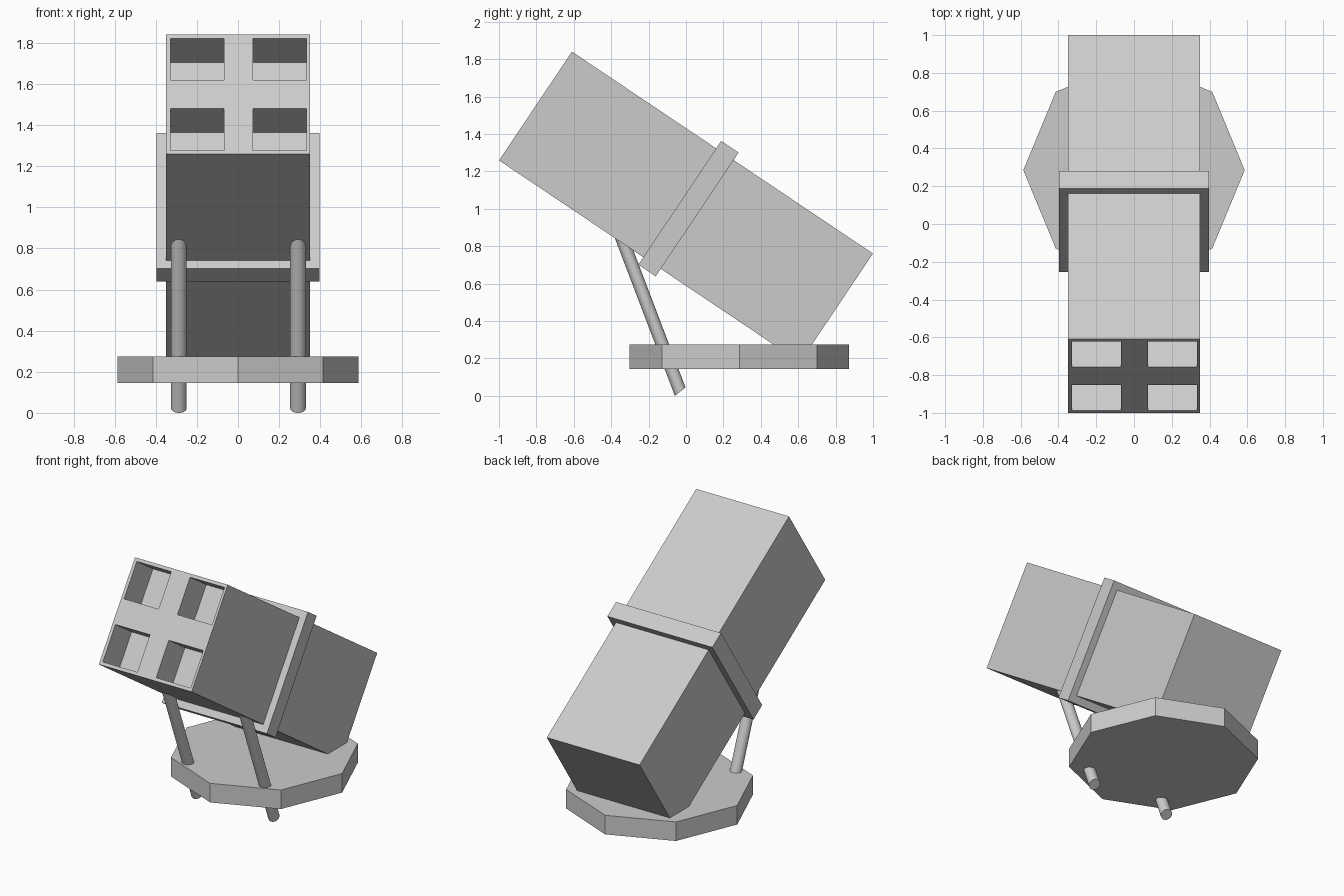
import bpy, bmesh
from math import radians, sin, cos, tau
from mathutils import Matrix, Vector

if "Cube" in bpy.data.objects:
    bpy.data.objects.remove(bpy.data.objects["Cube"])

TILT = Matrix.Translation((0, 0, 1.01)) @ Matrix.Rotation(radians(-33.85), 4, 'X')


def make_object(name, bm):
    mesh = bpy.data.meshes.new(name)
    bmesh.ops.recalc_face_normals(bm, faces=bm.faces)
    bm.to_mesh(mesh)
    bm.free()
    obj = bpy.data.objects.new(name, mesh)
    bpy.context.collection.objects.link(obj)
    return obj


def add_box(bm, centre, size):
    m = Matrix.Translation(centre) @ Matrix.Diagonal((*size, 1))
    bmesh.ops.create_cube(bm, size=1, matrix=m)


def activate(obj):
    bpy.ops.object.select_all(action='DESELECT')
    obj.select_set(True)
    bpy.context.view_layer.objects.active = obj


# Tilted launcher body
bm = bmesh.new()
add_box(bm, (0, 0, 0), (0.70, 1.938, 0.70))
body = make_object("launcher_body", bm)
body.matrix_world = TILT

# Four square tube openings cut into the front face
bm = bmesh.new()
for x in (-0.198, 0.204):
    for z in (-0.206, 0.206):
        add_box(bm, (x, -0.969, z), (0.26, 0.42, 0.244))
cutter = make_object("tube_cutter", bm)
cutter.matrix_world = TILT
cutter.hide_render = True
cut = body.modifiers.new("tubes", 'BOOLEAN')
cut.operation = 'DIFFERENCE'
cut.solver = 'EXACT'
cut.object = cutter
bpy.context.view_layer.update()
activate(body)
bpy.ops.object.modifier_apply(modifier=cut.name)
bpy.data.objects.remove(cutter)

# Collar band around the middle of the body
bm = bmesh.new()
add_box(bm, (0, 0.016, 0), (0.792, 0.112, 0.796))
collar = make_object("collar_band", bm)
collar.matrix_world = TILT

# Octagonal base plate with a corner pointing to each side
bm = bmesh.new()
bmesh.ops.create_cone(bm, cap_ends=True, segments=8, radius1=0.586, radius2=0.586, depth=0.13)
for v in bm.verts:
    a = round(Vector((v.co.x, v.co.y)).angle_signed(Vector((1, 0))) / (tau / 8)) * tau / 8
    v.co.x, v.co.y = 0.586 * cos(a), 0.586 * sin(a)
base = make_object("base_plate", bm)
base.location = (0, 0.285, 0.21)


# Leaning support struts with slanted ends
def strut(name, x, sides=24):
    bm = bmesh.new()
    rings = []
    for y, z in ((-0.031, 0.0225), (-0.384, 0.95)):
        rings.append([bm.verts.new((x + 0.038 * cos(i * tau / sides),
                                    y + 0.0285 * sin(i * tau / sides),
                                    z + 0.0225 * sin(i * tau / sides)))
                      for i in range(sides)])
    for i in range(sides):
        j = (i + 1) % sides
        bm.faces.new((rings[0][i], rings[0][j], rings[1][j], rings[1][i]))
    for ring in rings:
        bm.faces.new(ring)
    activate(make_object(name, bm))
    bpy.ops.object.shade_smooth_by_angle(angle=radians(30))


strut("left_strut", -0.288)
strut("right_strut", 0.292)
